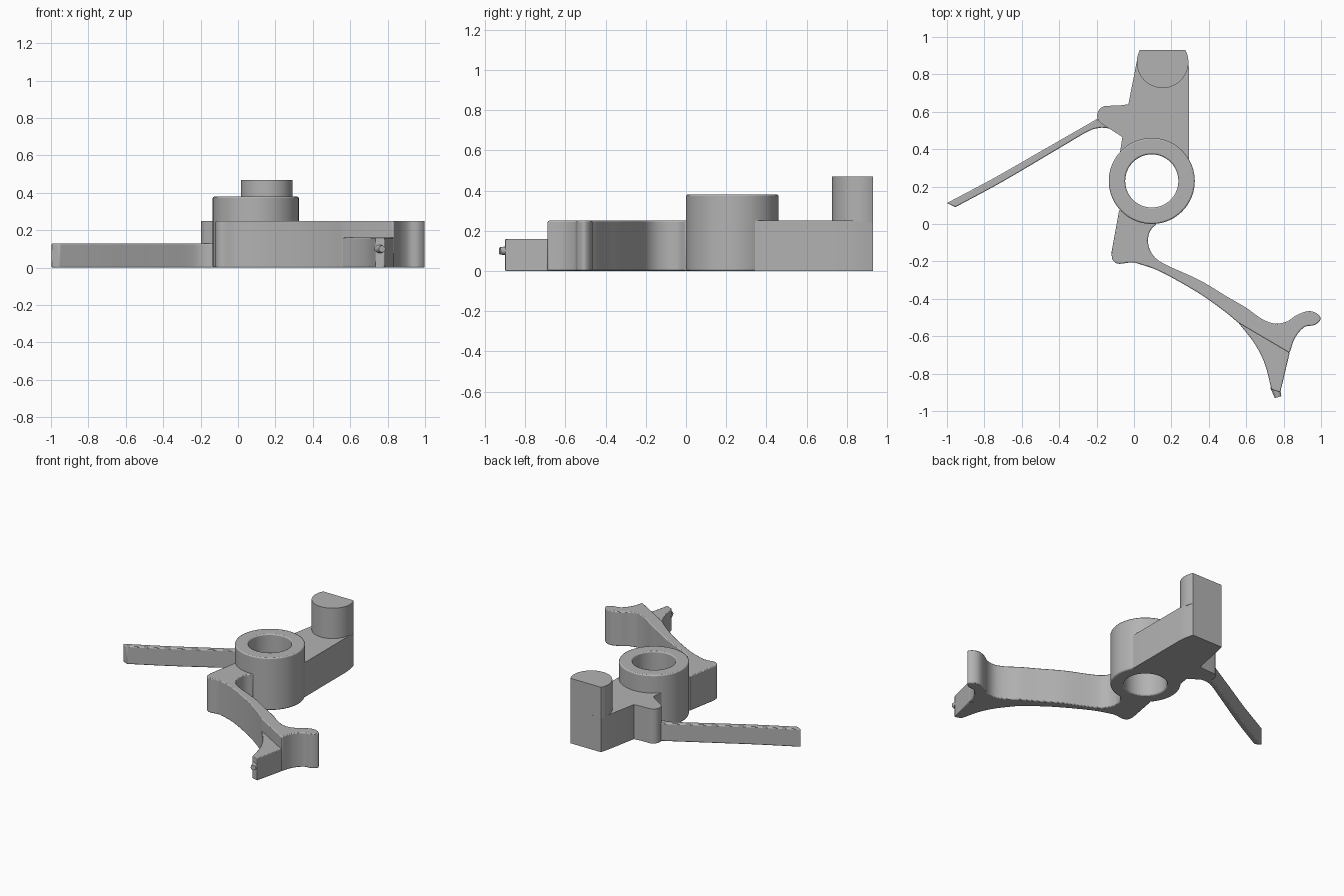
import bpy, bmesh, math
from mathutils import Vector, Matrix

cube = bpy.data.objects.get("Cube")
if cube:
    bpy.data.objects.remove(cube, do_unlink=True)

GREY = (0.45, 0.45, 0.45, 1)
grey = bpy.data.materials.new("plain grey")
grey.use_nodes = True
grey.diffuse_color = GREY
grey.node_tree.nodes["Principled BSDF"].inputs["Base Color"].default_value = GREY

HUB = Vector((0.095, 0.23))
HUB_R, BORE_R = 0.23, 0.142


def arc(center, r, start, end, n=12):
    """Points along an arc, angles in degrees."""
    angles = [math.radians(start + (end - start) * i / n) for i in range(n + 1)]
    return [(center[0] + r * math.cos(a), center[1] + r * math.sin(a)) for a in angles]


def smooth(points, n=6):
    """Catmull-Rom curve through the points."""
    p = [Vector(q) for q in points]
    p = [2 * p[0] - p[1]] + p + [2 * p[-1] - p[-2]]
    out = []
    for a, b, c, d in zip(p, p[1:], p[2:], p[3:]):
        for i in range(n):
            t = i / n
            out.append(0.5 * (2 * b + (c - a) * t + (2 * a - 5 * b + 4 * c - d) * t * t
                              + (3 * b - a - 3 * c + d) * t ** 3))
    return out + [p[-2]]


def finish(name, bm, bevel=0.0):
    bmesh.ops.recalc_face_normals(bm, faces=bm.faces)
    mesh = bpy.data.meshes.new(name)
    bm.to_mesh(mesh)
    bm.free()
    mesh.materials.append(grey)
    ob = bpy.data.objects.new(name, mesh)
    bpy.context.collection.objects.link(ob)
    if bevel:
        mod = ob.modifiers.new("edge", "BEVEL")
        mod.width, mod.segments = bevel, 2
        mod.limit_method, mod.angle_limit = "ANGLE", math.radians(50)
    bpy.ops.object.select_all(action="DESELECT")
    ob.select_set(True)
    bpy.context.view_layer.objects.active = ob
    bpy.ops.object.shade_smooth_by_angle(angle=math.radians(30))
    return ob


def prism(name, outline, z0, z1, bevel=0.0):
    """Extrude a plan outline from z0 to z1."""
    bm = bmesh.new()
    face = bm.faces.new([bm.verts.new((p[0], p[1], z0)) for p in outline])
    top = bmesh.ops.extrude_face_region(bm, geom=[face])["geom"]
    bmesh.ops.translate(bm, vec=(0, 0, z1 - z0),
                        verts=[v for v in top if isinstance(v, bmesh.types.BMVert)])
    return finish(name, bm, bevel)


# Hub: a ring section spun about the bore axis
bm = bmesh.new()
ring = [bm.verts.new((HUB.x + r, HUB.y, z)) for r, z in
        ((BORE_R, 0), (HUB_R, 0), (HUB_R, 0.38), (BORE_R, 0.38))]
edges = [bm.edges.new((ring[i], ring[(i + 1) % 4])) for i in range(4)]
bmesh.ops.spin(bm, geom=ring + edges, cent=(*HUB, 0), axis=(0, 0, 1),
               angle=math.tau, steps=72, use_merge=True)
bmesh.ops.remove_doubles(bm, verts=bm.verts, dist=0.0001)
finish("hub", bm, 0.008)

# Upper arm with its side tab
POST, POST_R = (0.153, 0.865), 0.138
post_round = arc(POST, POST_R, 152, 388, 40)
prism("upper_arm",
      arc(HUB, 0.2, 30, 145)
      + [(-0.08, 0.35), (-0.062, 0.465)]
      + arc((-0.145, 0.58), 0.052, 236, 95)
      + [(-0.08, 0.633), (-0.03, 0.64), (0.015, 0.87), (0.031, 0.93),
         (0.275, 0.93), (0.29, 0.87), (0.295, 0.82), (0.295, 0.34)],
      0, 0.25)

# Post: a round pin cut flat at the back
prism("post", post_round, 0.24, 0.47)

# Thin spring arm leaving the tab
prism("spring_arm",
      smooth([(-1, 0.112), (-0.75, 0.245), (-0.5, 0.388), (-0.2, 0.56)])
      + [(-0.145, 0.58), (-0.08, 0.49)]
      + smooth([(-0.11, 0.505), (-0.15, 0.513), (-0.19, 0.513), (-0.25, 0.493),
                (-0.4, 0.405), (-0.7, 0.228), (-0.955, 0.09)]),
      0, 0.13, 0.006)

# Lower lever: foot, curved beam and hooked end
STEP_A, STEP_B = (0.56, -0.53), (0.832, -0.69)
prism("lower_lever",
      arc(HUB, 0.2, 222, 276)
      + smooth([(0.12, 0.0), (0.085, -0.04), (0.075, -0.1), (0.1, -0.165), (0.165, -0.215),
                (0.35, -0.3), (0.5, -0.39), (0.595, -0.445), (0.68, -0.505), (0.75, -0.532),
                (0.815, -0.522), (0.87, -0.487), (0.93, -0.466), (0.975, -0.477),
                (0.998, -0.508), (0.965, -0.54), (0.91, -0.552), (0.86, -0.61), STEP_B])
      + smooth([STEP_A, (0.485, -0.468), (0.37, -0.385), (0.245, -0.31), (0.12, -0.245),
                (0.0, -0.205)])
      + smooth([(-0.03, -0.207), (-0.085, -0.212), (-0.115, -0.19), (-0.12, -0.15)])
      + [(-0.08, 0.07)],
      0, 0.25, 0.006)

# Lower step that narrows to the tip
prism("lever_tip",
      smooth([STEP_A, (0.645, -0.64), (0.7, -0.75), (0.735, -0.885)])
      + [(0.782, -0.9), STEP_B, (0.72, -0.57)],
      0, 0.16, 0.004)

# Small nub on the tip
bm = bmesh.new()
bmesh.ops.create_cone(bm, cap_ends=True, segments=20, radius1=0.026, radius2=0.018, depth=0.06)
aim = Vector((0.3, -1, 0)).to_track_quat("Z", "Y").to_matrix().to_4x4()
bmesh.ops.transform(bm, matrix=Matrix.Translation((0.762, -0.897, 0.1)) @ aim, verts=bm.verts)
finish("tip_nub", bm)
